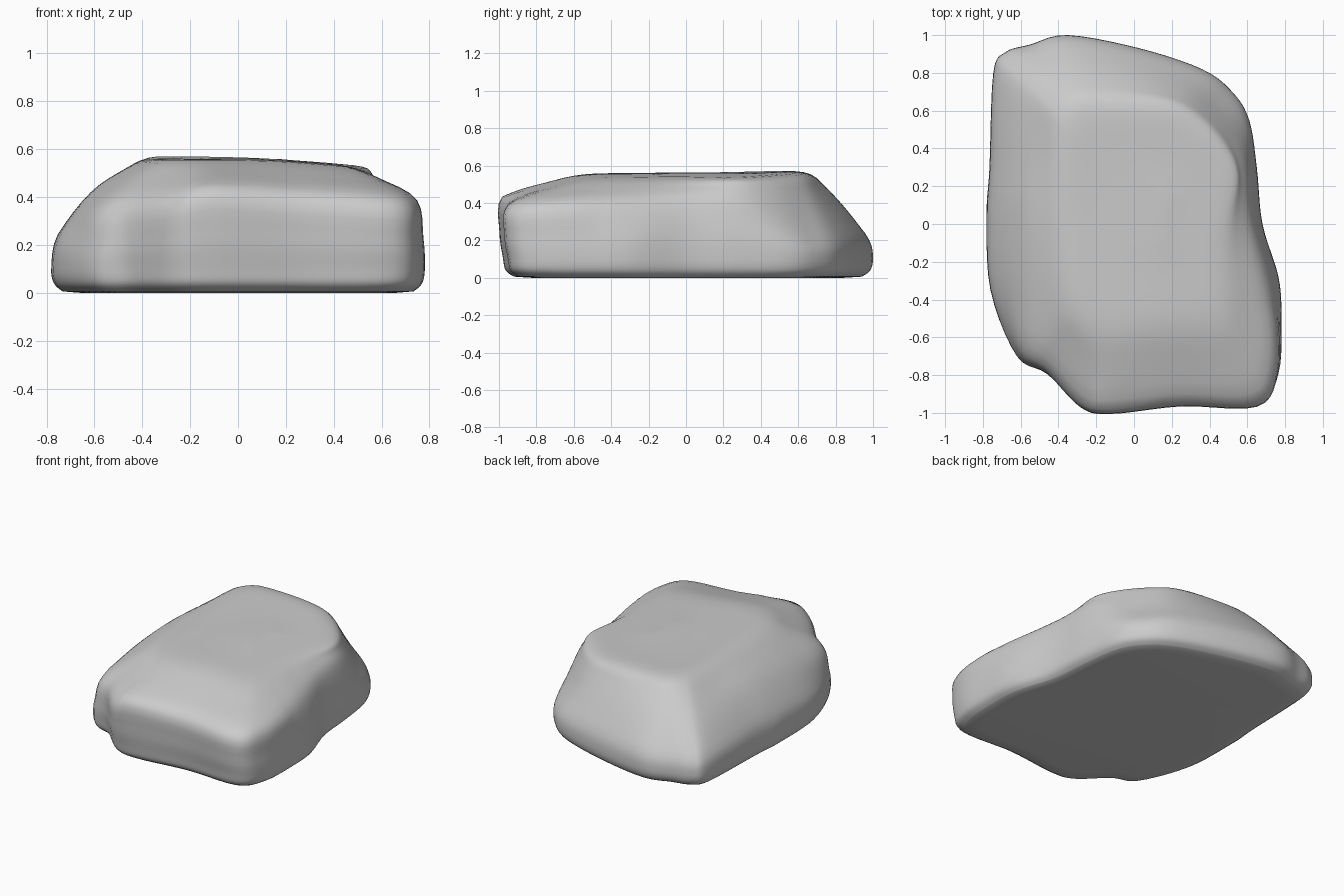
import bpy, bmesh
from mathutils import Vector

if "Cube" in bpy.data.objects:
    bpy.data.objects.remove(bpy.data.objects["Cube"])

# Columns round the rock: outline x, y | shoulder inset fraction, shoulder z | plateau rim x, y
COLUMNS = [
    (-.12, -1.0, .04, .44, -.10, -.55), (.25, -.96, .04, .415, .15, -.52),
    (.65, -.965, .05, .39, .42, -.50), (.765, -.80, .08, .39, .46, -.40),
    (.78, -.50, .14, .40, .46, -.25), (.765, -.28, .26, .41, .46, -.10),
    (.68, .00, .28, .42, .49, .06), (.65, .30, .38, .42, .53, .26),
    (.61, .55, .42, .34, .45, .42), (.52, .70, .42, .315, .32, .55),
    (.36, .82, .40, .34, .19, .62), (.03, .93, .38, .365, .00, .64),
    (-.35, 1.0, .36, .36, -.22, .64), (-.55, .95, .36, .36, -.31, .62),
    (-.68, .91, .36, .36, -.36, .56),
    (-.745, .80, .36, .37, -.38, .48), (-.765, .30, .40, .42, -.38, .28),
    (-.78, .05, .40, .43, -.37, .05), (-.76, -.35, .32, .39, -.35, -.20),
    (-.62, -.70, .14, .36, -.32, -.38), (-.46, -.80, .09, .38, -.27, -.48),
    (-.28, -.97, .05, .395, -.20, -.54),
]
ROUND, RISE = 5, 4


def spline(p0, p1, p2, p3, t):
    return 0.5 * (2*p1 + (p2 - p0)*t + (2*p0 - 5*p1 + 4*p2 - p3)*t*t
                  + (3*p1 - p0 - 3*p2 + p3)*t**3)


def profile(col):
    """Points of one column from the underside edge to the middle of the top."""
    x, y, f, zs, tx, ty = col
    out, rim = Vector((x, y)), Vector((tx, ty))
    front = 0.022 if y < -.75 else 0
    low = Vector((x, y * (1 - front)))
    tz = .566 - .075 * max(0, tx - .1) + .01 * min(0, ty) + .02 * max(0, ty - tx - .5)
    mid = Vector((.03, .08))
    at = lambda t: out.lerp(rim, t)
    inner = rim.lerp(mid, .4)
    pts = [(low * .94, .012), (low * .985, .045), (low, .11), (at(f * .16), zs * .58),
           (at(f), zs), (at(f * .45 + .55), zs + (tz - zs) * .64),
           (rim, tz), (inner, tz * .5 + .2835), (rim.lerp(mid, .75), .567)]
    return [Vector((p.x, p.y, z)) for p, z in pts]


# Smooth the columns vertically, then around the rock
cols = []
for c in COLUMNS:
    p = profile(c)
    p = [p[0]] + p + [p[-1]]
    line = [spline(*p[i:i+4], k / RISE) for i in range(len(p) - 3) for k in range(RISE)]
    foot = Vector((line[0].x * .9, line[0].y * .9, .006))
    cols.append([foot] + line + [p[-1]])
n = len(cols)
fine = []
for i in range(n):
    quad = [cols[(i + k) % n] for k in (-1, 0, 1, 2)]
    for k in range(ROUND):
        fine.append([spline(a, b, c, d, k / ROUND) for a, b, c, d in zip(*quad)])

# Skin the rock body
bm = bmesh.new()
verts = [[bm.verts.new(p) for p in line] for line in fine]
for a, b in zip(verts, verts[1:] + verts[:1]):
    for j in range(len(a) - 1):
        bm.faces.new((a[j], b[j], b[j+1], a[j+1]))
bm.faces.new([line[-1] for line in verts])
bm.faces.new([line[0] for line in reversed(verts)])

# Even out the upper surface, then rest it on the ground
bmesh.ops.recalc_face_normals(bm, faces=bm.faces[:])
upper = [v for v in bm.verts if v.co.z > .25 and (v.co.y > -.5 or v.co.z > .46)]
for _ in range(4):
    bmesh.ops.smooth_vert(bm, verts=upper, factor=.5,
                          use_axis_x=True, use_axis_y=True, use_axis_z=True)
lowest = min(v.co.z for v in bm.verts)
for v in bm.verts:
    v.co.z -= lowest
mesh = bpy.data.meshes.new("rock")
bm.to_mesh(mesh)
bm.free()
rock = bpy.data.objects.new("rock", mesh)
bpy.context.collection.objects.link(rock)
bpy.context.view_layer.objects.active = rock
rock.select_set(True)
bpy.ops.object.shade_smooth_by_angle(angle=0.8)
